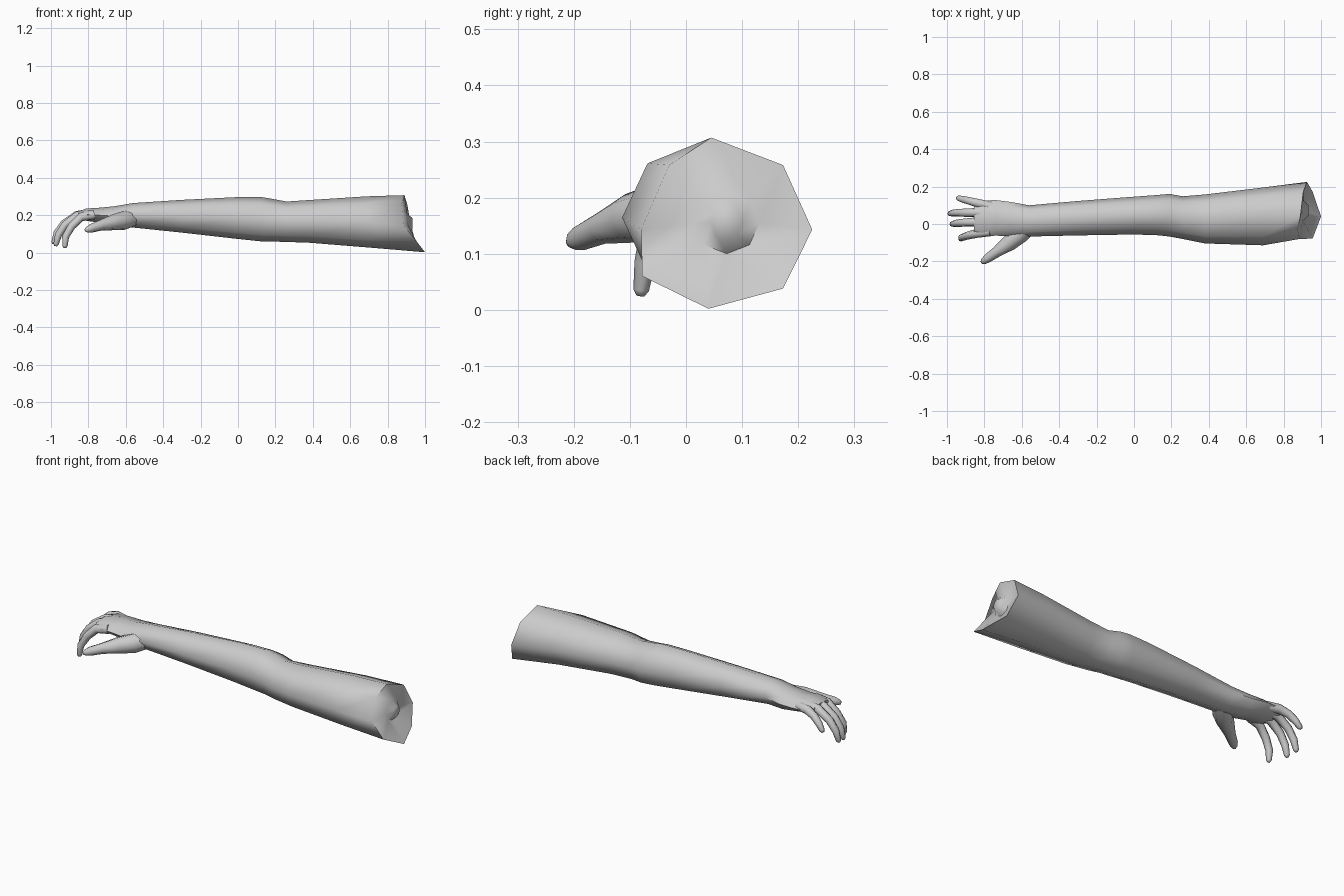
import bpy, bmesh, math
from mathutils import Vector

if "Cube" in bpy.data.objects:
    bpy.data.objects.remove(bpy.data.objects["Cube"], do_unlink=True)

SIDES = 8
GREY = (0.6, 0.6, 0.6, 1.0)
skin = bpy.data.materials.new("plain grey")
skin.use_nodes = True
skin.diffuse_color = GREY
skin.node_tree.nodes["Principled BSDF"].inputs["Base Color"].default_value = GREY


def loft(name, rings):
    """Skin a list of equal-length point rings and close both ends."""
    bm = bmesh.new()
    loops = [[bm.verts.new(p) for p in ring] for ring in rings]
    for a, b in zip(loops, loops[1:]):
        for i in range(len(a)):
            j = (i + 1) % len(a)
            bm.faces.new((a[i], a[j], b[j], b[i]))
    for loop in (loops[0], loops[-1]):
        bm.faces.new(loop)
    bmesh.ops.recalc_face_normals(bm, faces=bm.faces)
    mesh = bpy.data.meshes.new(name)
    bm.to_mesh(mesh)
    bm.free()
    mesh.materials.append(skin)
    obj = bpy.data.objects.new(name, mesh)
    bpy.context.collection.objects.link(obj)
    bpy.ops.object.select_all(action='DESELECT')
    obj.select_set(True)
    bpy.context.view_layer.objects.active = obj
    bpy.ops.object.shade_smooth_by_angle(angle=math.radians(62))
    return obj


def section(x, y0, y1, z0, z1):
    """Octagonal cross-section filling a y/z extent, starting at the top."""
    yc, zc, ry, rz = (y0 + y1) / 2, (z0 + z1) / 2, (y1 - y0) / 2, (z1 - z0) / 2
    angles = [math.tau * k / SIDES for k in range(SIDES)]
    return [(x, yc + ry * math.sin(a), zc + rz * math.cos(a)) for a in angles]


def digit(name, path, radii):
    """Tapered tube along a bent path with a rounded tip."""
    pts = [Vector(p) for p in path]
    radii = list(radii)
    end = (pts[-1] - pts[-2]).normalized()
    pts.append(pts[-1] + end * radii[-1] * 0.75)
    radii.append(radii[-1] * 0.5)
    rings = []
    for i, p in enumerate(pts):
        t = (pts[min(i + 1, len(pts) - 1)] - pts[max(i - 1, 0)]).normalized()
        u = t.cross(Vector((0, 1, 0.2))).normalized()
        v = t.cross(u)
        rings.append([p + radii[i] * (u * math.cos(a) + v * math.sin(a))
                      for a in (math.tau * k / SIDES for k in range(SIDES))])
    return loft(name, rings)


# Arm and palm: x, y min, y max, z min, z max, from knuckles to upper arm
body = [
    (-0.855, -0.045, 0.105, 0.185, 0.220),
    (-0.81, -0.068, 0.125, 0.170, 0.236),
    (-0.74, -0.062, 0.128, 0.160, 0.240),
    (-0.66, -0.066, 0.118, 0.142, 0.248),
    (-0.56, -0.067, 0.100, 0.134, 0.265),
    (-0.30, -0.061, 0.123, 0.107, 0.282),
    (0.00, -0.056, 0.146, 0.073, 0.297),
    (0.125, -0.060, 0.155, 0.060, 0.297),
    (0.19, -0.067, 0.161, 0.059, 0.286),
    (0.26, -0.080, 0.148, 0.057, 0.273),
    (0.38, -0.104, 0.158, 0.053, 0.281),
    (0.69, -0.114, 0.195, 0.028, 0.301),
]
rings = [section(*s) for s in body]

# Jagged cut rim, then the cut face with a small bone stub in the middle
rings.append([(0.89, 0.045, 0.307), (0.905, 0.173, 0.258), (0.925, 0.225, 0.143),
              (0.955, 0.173, 0.038), (1.0, 0.040, 0.002), (0.955, -0.078, 0.060),
              (0.885, -0.080, 0.143), (0.875, -0.030, 0.258)])
rings.append(section(0.905, 0.015, 0.130, 0.100, 0.208))
rings.append(section(0.932, 0.045, 0.100, 0.125, 0.185))
loft("arm", rings)

# Fingers, curling down from the knuckles
finger_radii = (0.026, 0.024, 0.021, 0.019, 0.014)
fingers = {
    "little_finger": [(-0.76, 0.092, 0.203), (-0.83, 0.110, 0.205), (-0.88, 0.123, 0.188),
                      (-0.915, 0.132, 0.160), (-0.94, 0.138, 0.130)],
    "ring_finger": [(-0.77, 0.060, 0.209), (-0.86, 0.061, 0.200), (-0.93, 0.060, 0.155),
                    (-0.968, 0.058, 0.105), (-0.984, 0.056, 0.055)],
    "middle_finger": [(-0.77, 0.012, 0.209), (-0.86, 0.010, 0.196), (-0.925, 0.006, 0.148),
                      (-0.960, 0.002, 0.095), (-0.973, 0.000, 0.045)],
    "index_finger": [(-0.77, -0.040, 0.203), (-0.84, -0.050, 0.190), (-0.89, -0.062, 0.140),
                     (-0.922, -0.073, 0.085), (-0.925, -0.080, 0.035)],
}
for name, path in fingers.items():
    digit(name, path, finger_radii)

# Thumb, spreading forward from the wrist
digit("thumb", [(-0.56, -0.010, 0.185), (-0.61, -0.052, 0.172), (-0.665, -0.100, 0.163),
                (-0.735, -0.150, 0.146), (-0.785, -0.185, 0.130), (-0.805, -0.200, 0.123)],
      (0.045, 0.052, 0.044, 0.029, 0.024, 0.017))
